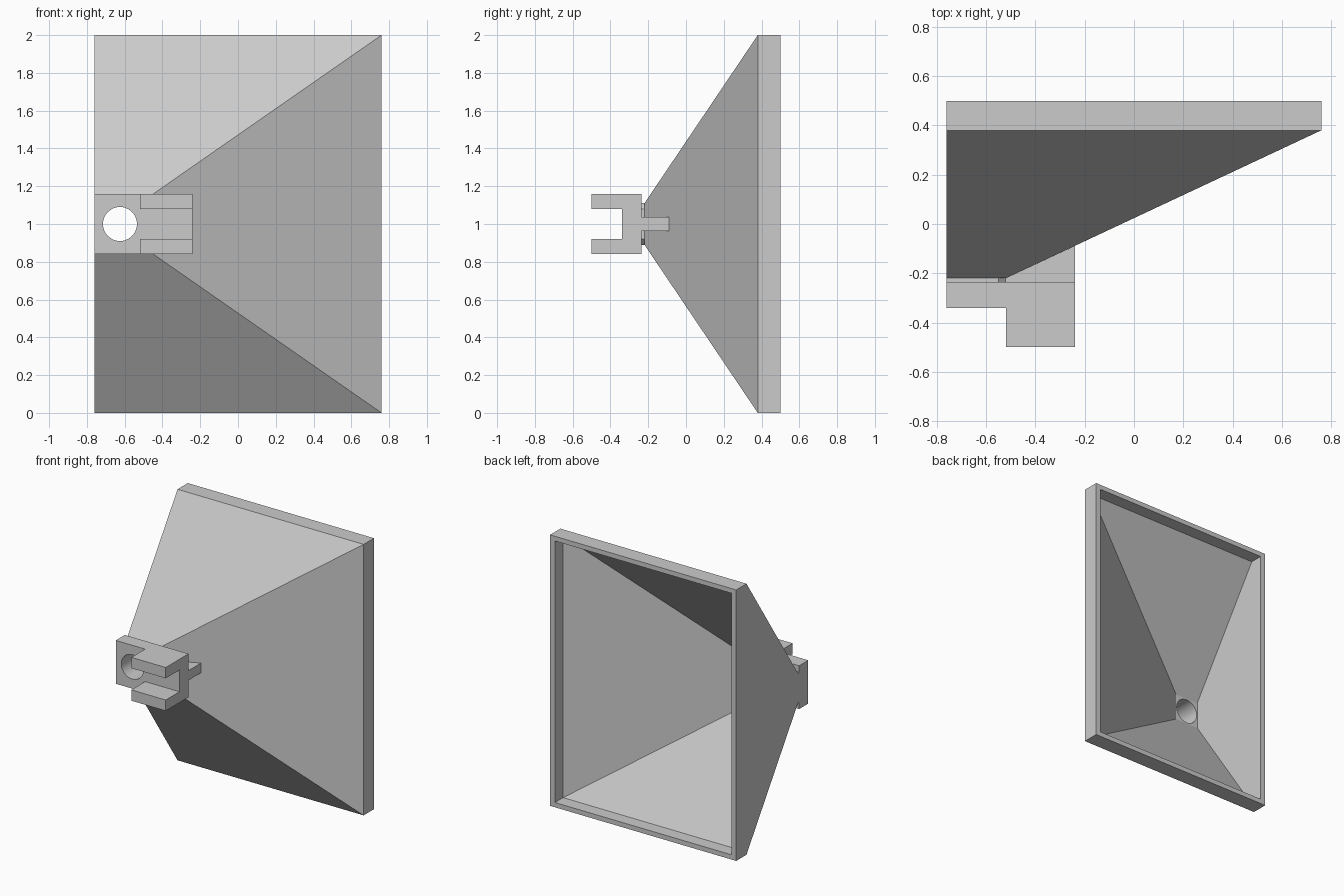
import bpy, bmesh, math
from mathutils import Matrix

if "Cube" in bpy.data.objects:
    bpy.data.objects.remove(bpy.data.objects["Cube"])

grey = bpy.data.materials.new("plain grey")
grey.use_nodes = True
COLOR = (0.6, 0.6, 0.6, 1)
grey.diffuse_color = COLOR
grey.node_tree.nodes["Principled BSDF"].inputs["Base Color"].default_value = COLOR


def finish(name, bm):
    bmesh.ops.recalc_face_normals(bm, faces=bm.faces[:])
    mesh = bpy.data.meshes.new(name)
    bm.to_mesh(mesh)
    bm.free()
    mesh.materials.append(grey)
    obj = bpy.data.objects.new(name, mesh)
    bpy.context.collection.objects.link(obj)
    return obj


def loft(name, rings):
    """Solid skinned over a chain of equal-length rings, capped at both ends."""
    bm = bmesh.new()
    loops = [[bm.verts.new(p) for p in ring] for ring in rings]
    n = len(loops[0])
    for a, b in zip(loops, loops[1:]):
        for i in range(n):
            j = (i + 1) % n
            bm.faces.new((a[i], a[j], b[j], b[i]))
    bm.faces.new(loops[0])
    bm.faces.new(loops[-1])
    return finish(name, bm)


def rect(x0, x1, half, y):
    return [(x0, y, 1 - half), (x1, y, 1 - half), (x1, y, 1 + half), (x0, y, 1 + half)]


def box(name, x0, x1, y0, y1, half):
    return loft(name, [rect(x0, x1, half, y0), rect(x0, x1, half, y1)])


def prism_z(name, points, half):
    return loft(name, [[(x, y, 1 + s * half) for x, y in points] for s in (-1, 1)])


def cut(obj, cutter):
    mod = obj.modifiers.new("cut", "BOOLEAN")
    mod.operation = "DIFFERENCE"
    mod.solver = "EXACT"
    mod.object = cutter
    bpy.context.view_layer.update()
    with bpy.context.temp_override(object=obj, active_object=obj, selected_objects=[obj]):
        bpy.ops.object.modifier_apply(modifier=mod.name)


LEFT, NECK_X, ARM_X = -0.76, -0.52, -0.24
PLATE_FRONT, PLATE_BACK, NECK_Y = -0.34, -0.235, -0.22

# Hollow funnel: outside skin, rim, then inside skin
funnel = loft("funnel_shell", [
    rect(LEFT, NECK_X, 0.11, NECK_Y),
    rect(LEFT, 0.76, 1.0, 0.38),
    rect(LEFT, 0.76, 1.0, 0.5),
    rect(-0.72, 0.72, 0.965, 0.5),
    rect(-0.72, 0.72, 0.965, 0.405),
    rect(-0.72, -0.53, 0.098, -0.18),
])

# Mounting bracket: L-shaped plan with a slot between two arms
bracket = prism_z("bracket", [
    (LEFT, PLATE_BACK), (LEFT, PLATE_FRONT), (NECK_X, PLATE_FRONT),
    (NECK_X, -0.5), (ARM_X, -0.5), (ARM_X, PLATE_BACK)], 0.16)
slot = box("slot_cutter", -0.6, -0.1, -0.6, PLATE_FRONT, 0.08)
cut(bracket, slot)

# Short neck with chamfered corners between bracket and funnel
profile = [(LEFT, 0.89), (NECK_X - 0.03, 0.89), (NECK_X, 0.92),
           (NECK_X, 1.08), (NECK_X - 0.03, 1.11), (LEFT, 1.11)]
neck = loft("neck", [[(x, y, z) for x, z in profile] for y in (PLATE_BACK, NECK_Y)])

# Gusset rib between bracket and sloping wall
rib = prism_z("gusset_rib", [
    (NECK_X, PLATE_BACK), (ARM_X, PLATE_BACK), (ARM_X, -0.089), (NECK_X, NECK_Y)], 0.036)

# Round bore through bracket, neck and funnel
bm = bmesh.new()
bmesh.ops.create_cone(bm, cap_ends=True, segments=40, radius1=0.09, radius2=0.09, depth=0.4,
                      matrix=Matrix.Translation((-0.625, -0.25, 1)) @ Matrix.Rotation(math.pi / 2, 4, "X"))
bore = finish("bore_cutter", bm)
for part in (funnel, bracket, neck):
    cut(part, bore)

for helper in (slot, bore):
    bpy.data.objects.remove(helper)

# Smooth bore, sharp edges elsewhere
bpy.ops.object.select_all(action="DESELECT")
for part in (funnel, bracket, neck, rib):
    part.select_set(True)
bpy.context.view_layer.objects.active = funnel
bpy.ops.object.shade_smooth_by_angle(angle=math.radians(25))
